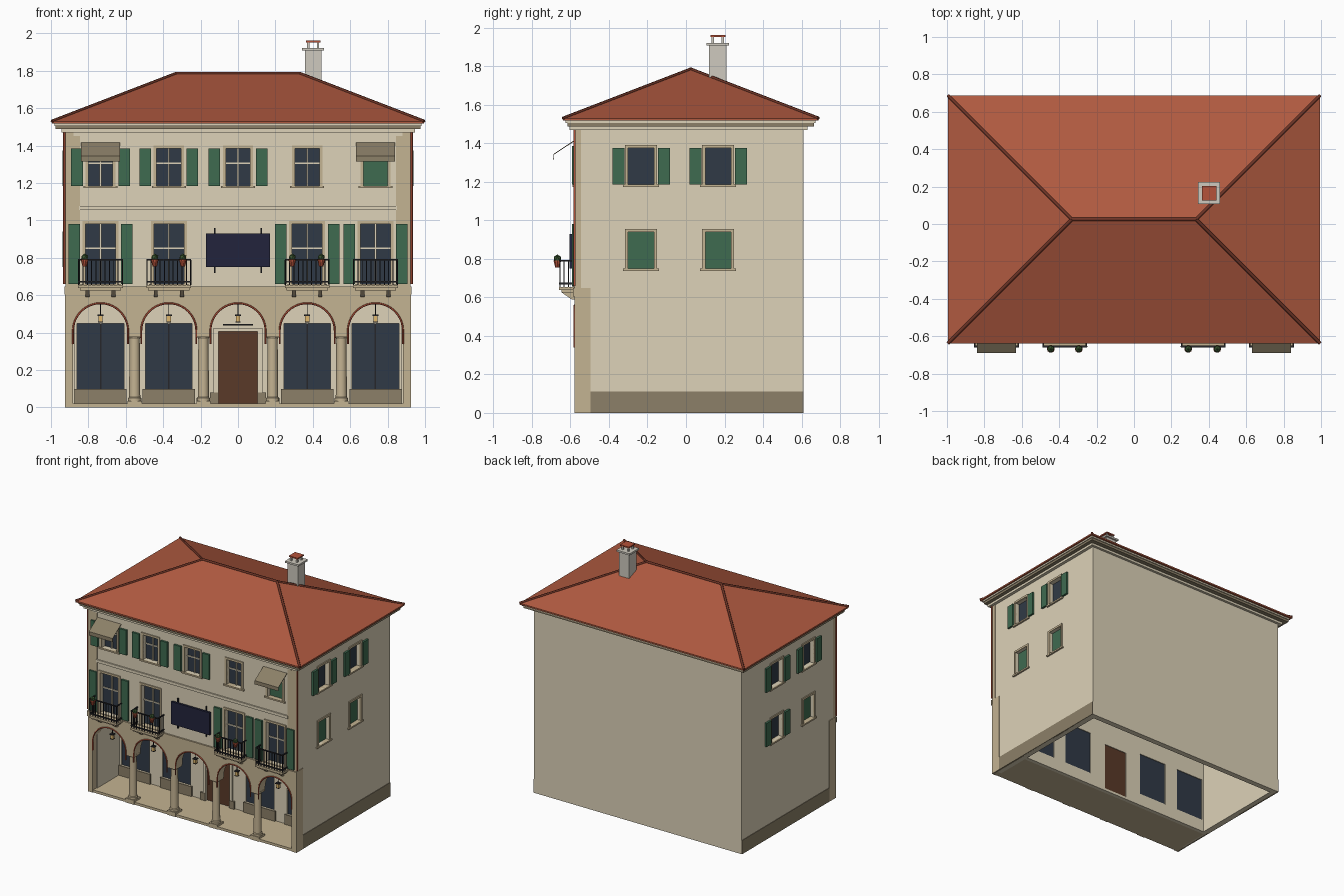
import bpy, bmesh, math
from mathutils import Vector, Matrix

if "Cube" in bpy.data.objects:
    bpy.data.objects.remove(bpy.data.objects["Cube"])

def mat(name, hexcol):
    c = [int(hexcol[i:i + 2], 16) / 255 for i in (0, 2, 4)]
    m = bpy.data.materials.new(name)
    m.diffuse_color = [((v + 0.055) / 1.055) ** 2.4 for v in c] + [1]
    m.use_nodes = True
    m.node_tree.nodes["Principled BSDF"].inputs["Base Color"].default_value = m.diffuse_color
    return m

CREAM, TAN, STONE = mat("cream", "DDD2B8"), mat("tan", "C4B392"), mat("stone", "8C8068")
ROOF, RIDGE, RED = mat("tile", "B05A40"), mat("ridge_tile", "6E3426"), mat("terracotta", "B5523A")
GREEN, GLASS, DOOR = mat("green", "3F6B50"), mat("glass", "303A46"), mat("wood", "5A3A28")
IRON, NAVY, LAMP = mat("iron", "26262A"), mat("navy", "22243C"), mat("lamp", "E0B870")
CHIM, LEAF = mat("chimney", "CFCABF"), mat("leaf", "3A5530")

def mesh(name, verts, faces, m):
    me = bpy.data.meshes.new(name)
    me.from_pydata(verts, [], faces)
    bm = bmesh.new()
    bm.from_mesh(me)
    bmesh.ops.recalc_face_normals(bm, faces=bm.faces)
    bm.to_mesh(me)
    bm.free()
    me.materials.append(m)
    ob = bpy.data.objects.new(name, me)
    bpy.context.collection.objects.link(ob)
    return ob

# Wall frames: (along wall, distance outward, height) -> world
def world(u, d, z): return (u, d, z)
def front(u, d, z): return (u, -0.575 - d, z)
def right(u, d, z): return (0.92 + d, u, z)
def left(u, d, z): return (-0.92 - d, u, z)
def back(u, d, z): return (u, 0.61 + d, z)
def shop(u, d, z): return (u, -0.25 - d, z)

def boxes(name, specs, m, F=world):
    verts, faces = [], []
    for a, b, c, d, e, f in specs:
        n = len(verts)
        verts += [F(u, v, w) for u in (a, b) for v in (c, d) for w in (e, f)]
        faces += [[n + i for i in q] for q in ((0, 1, 3, 2), (4, 6, 7, 5), (0, 4, 5, 1),
                                               (2, 3, 7, 6), (0, 2, 6, 4), (1, 5, 7, 3))]
    return mesh(name, verts, faces, m)

def solidify(ob, t):
    mod = ob.modifiers.new("thickness", 'SOLIDIFY')
    mod.thickness, mod.offset = t, 0

def wall(name, F, u0, u1, z0, z1, holes, t, m):
    us = sorted({u0, u1, *[h[0] for h in holes], *[h[1] for h in holes]})
    zs = sorted({z0, z1, *[h[2] for h in holes], *[h[3] for h in holes]})
    verts = [F(u, -t / 2, z) for u in us for z in zs]
    n, faces = len(zs), []
    for i in range(len(us) - 1):
        for j in range(n - 1):
            cu, cz = (us[i] + us[i + 1]) / 2, (zs[j] + zs[j + 1]) / 2
            if not any(h[0] < cu < h[1] and h[2] < cz < h[3] for h in holes):
                faces.append((i * n + j, (i + 1) * n + j, (i + 1) * n + j + 1, i * n + j + 1))
    used = sorted({v for f in faces for v in f})
    idx = {v: k for k, v in enumerate(used)}
    solidify(mesh(name, [verts[v] for v in used], [[idx[v] for v in f] for f in faces], m), t)

def tube(name, pts, r, m):
    cu = bpy.data.curves.new(name, 'CURVE')
    cu.dimensions, cu.bevel_depth, cu.bevel_resolution, cu.use_fill_caps = '3D', r, 1, True
    s = cu.splines.new('POLY')
    s.points.add(len(pts) - 1)
    for p, q in zip(s.points, pts):
        p.co = (*q, 1)
    tmp = bpy.data.objects.new(name, cu)
    me = bpy.data.meshes.new_from_object(tmp)
    bpy.data.objects.remove(tmp)
    me.materials.clear()
    me.materials.append(m)
    bpy.context.collection.objects.link(bpy.data.objects.new(name, me))

def lathe(name, prof, x, y, m, n=16):
    verts = [(x + r * math.cos(2 * math.pi * i / n), y + r * math.sin(2 * math.pi * i / n), z)
             for r, z in prof for i in range(n)]
    k = len(prof)
    faces = [(j * n + i, j * n + (i + 1) % n, (j + 1) * n + (i + 1) % n, (j + 1) * n + i)
             for j in range(k - 1) for i in range(n)]
    faces += [tuple(range(n)), tuple(range((k - 1) * n, k * n))]
    return mesh(name, verts, faces, m)

def window(F, u, z0, z1, hw, shut=0, closed=False, bars=True, sw=0.062, gap=0.03):
    s = 0.016
    boxes("window_surround", [(u - hw - s, u - hw, -0.01, 0.008, z0, z1 + s), (u + hw, u + hw + s, -0.01, 0.008, z0, z1 + s),
                              (u - hw, u + hw, -0.01, 0.008, z1, z1 + s)], TAN, F)
    boxes("window_sill", [(u - hw - 0.026, u + hw + 0.026, -0.03, 0.014, z0 - 0.012, z0)], TAN, F)
    if closed:
        boxes("closed_shutter", [(u - hw, u + hw, -0.035, -0.025, z0, z1)], GREEN, F)
        return
    boxes("window_glass", [(u - hw, u + hw, -0.04, -0.032, z0, z1)], GLASS, F)
    if bars:
        zm = z0 + (z1 - z0) * 0.6
        boxes("window_bars", [(u - 0.005, u + 0.005, -0.033, -0.022, z0, z1),
                              (u - hw, u + hw, -0.033, -0.024, zm - 0.004, zm + 0.004)], CREAM, F)
    if shut:
        boxes("shutters", [(u + k * (hw + gap), u + k * (hw + gap + sw), 0.001, 0.017, z0, z1)
                           for k in (-1, 1)], GREEN, F)

BAYS = [-0.735, -0.37, 0, 0.37, 0.735]
BALC = [x for x in BAYS if x]
SIDE = [-0.233, 0.167]

# Outer walls with window openings
wall("front_wall", front, -0.92, 0.92, 0.6, 1.49, [(x - 0.065, x + 0.065, 1.185, 1.385) for x in BAYS]
     + [(x - 0.08, x + 0.08, 0.66, 0.98) for x in BALC], 0.045, CREAM)
side_holes = [(y - 0.067, y + 0.067, a, b) for y in SIDE for a, b in ((1.185, 1.375), (0.75, 0.94))]
for F in (left, right):
    wall("side_wall", F, -0.53, 0.61, 0, 1.49, side_holes, 0.045, CREAM)
    boxes("side_plinth", [(-0.575, 0.61, -0.01, 0.004, 0, 0.11)], STONE, F)
wall("back_wall", back, -0.9, 0.9, 0, 1.49, [], 0.045, CREAM)

# Windows on all floors
for i, x in enumerate(BAYS):
    window(front, x, 1.185, 1.385, 0.065, shut=i < 3, closed=i == 4)
    if x:
        window(front, x, 0.66, 0.98, 0.08, shut=i != 1)
for F in (left, right):
    for y in SIDE:
        window(F, y, 1.185, 1.375, 0.067, shut=1, bars=False, gap=0.02)
        opened = F is left and y > 0
        window(F, y, 0.75, 0.94, 0.067, shut=1, closed=not opened, bars=False, gap=0.02)

# Arcade front: one profile with five arched notches
R, SPR = 0.147, 0.41
prof = [(0.925, 0), (0.925, 0.648), (-0.925, 0.648), (-0.925, 0)]
for x in BAYS:
    foot = 0.39
    prof.append((x - R, 0 if x == BAYS[0] else foot))
    prof += [(x - R * math.cos(math.pi * k / 20), SPR + R * math.sin(math.pi * k / 20)) for k in range(21)]
    prof.append((x + R, 0 if x == BAYS[-1] else foot))
solidify(mesh("arcade_front", [(u, -0.5375, z) for u, z in prof], [tuple(range(len(prof)))], TAN), 0.085)
boxes("arcade_string_course", [(-0.928, 0.928, 0, 0.012, 0.605, 0.648)], TAN, front)
for x in BAYS:
    arc = [(x - R * math.cos(math.pi * k / 20), -0.581, SPR + R * math.sin(math.pi * k / 20)) for k in range(21)]
    tube("arch_trim", [(x - R, -0.581, 0.34)] + arc + [(x + R, -0.581, 0.34)], 0.005, RED)

# Columns
for x in (-0.5525, -0.185, 0.185, 0.5525):
    col = lathe("column", [(0.036, 0.035), (0.036, 0.05), (0.03, 0.055), (0.027, 0.365), (0.034, 0.38)], x, -0.54, TAN)
    boxes("column_blocks", [(x - 0.038, x + 0.038, -0.58, -0.5, 0, 0.035),
                            (x - 0.037, x + 0.037, -0.58, -0.5, 0.378, 0.392)], TAN)

# Arcade floor, ceiling and recessed shop wall
boxes("arcade_floor", [(-0.9, 0.9, -0.575, -0.25, 0, 0.02)], TAN)
boxes("arcade_ceiling", [(-0.9, 0.9, -0.53, -0.25, 0.6, 0.615)], CREAM)
wall("shop_wall", shop, -0.89, 0.89, 0, 0.61, [(x - 0.125, x + 0.125, 0.1, 0.45) for x in BALC]
     + [(-0.105, 0.105, 0.02, 0.405)], 0.03, CREAM)
for x in BALC:
    boxes("shop_glass", [(x - 0.125, x + 0.125, -0.024, -0.01, 0.1, 0.45)], GLASS, shop)
    boxes("shop_mullion", [(x - 0.004, x + 0.004, -0.01, -0.004, 0.1, 0.45)], IRON, shop)
    boxes("shop_stall_riser", [(x - 0.14, x + 0.14, 0, 0.012, 0.02, 0.1)], STONE, shop)
boxes("shop_door", [(-0.105, 0.105, -0.024, -0.008, 0.02, 0.405)], DOOR, shop)
boxes("door_frame", [(-0.13, -0.105, -0.005, 0.01, 0.02, 0.425), (0.105, 0.13, -0.005, 0.01, 0.02, 0.425),
                     (-0.105, 0.105, -0.005, 0.01, 0.405, 0.425)], CREAM, shop)
boxes("door_dado", [(-0.15, -0.107, 0, 0.014, 0.02, 0.08), (0.107, 0.15, 0, 0.014, 0.02, 0.08)], STONE, shop)
boxes("door_canopy", [(-0.08, 0.08, 0, 0.05, 0.437, 0.446)], IRON, shop)

# Hanging lanterns
for x in BAYS:
    boxes("lantern_iron", [(x - 0.002, x + 0.002, -0.542, -0.538, 0.495, 0.56), (x - 0.016, x + 0.016, -0.556, -0.524, 0.49, 0.497),
                           (x - 0.013, x + 0.013, -0.553, -0.527, 0.455, 0.46)], IRON)
    boxes("lantern_glass", [(x - 0.011, x + 0.011, -0.551, -0.529, 0.46, 0.49)], LAMP)

# Balconies with iron railings and flower pots
for x in BALC:
    boxes("balcony_slab", [(x - 0.12, x + 0.12, 0, 0.085, 0.638, 0.655), (x - 0.11, x + 0.11, 0, 0.072, 0.625, 0.638)], TAN, front)
    for k in (-0.07, 0.07):
        tri = [(0, 0.59), (0.02, 0.59), (0.07, 0.625), (0, 0.625)]
        solidify(mesh("balcony_bracket", [front(x + k, d, z) for d, z in tri], [(0, 1, 2, 3)], TAN), 0.02)
    bars = [(x - 0.12, x + 0.12, 0.075, 0.084, z, z + 0.008) for z in (0.668, 0.786)]
    bars += [(x + k - 0.004, x + k + 0.004, 0, 0.084, z, z + 0.008) for k in (-0.116, 0.116) for z in (0.668, 0.786)]
    bars += [(x - 0.118 + i * 0.0236 - 0.0025, x - 0.1155 + i * 0.0236, 0.077, 0.082, 0.655, 0.788) for i in range(11)]
    bars += [(x + k - 0.0025, x + k + 0.0025, d, d + 0.005, 0.655, 0.788) for k in (-0.116, 0.116) for d in (0.01, 0.033, 0.056)]
    boxes("balcony_railing", bars, IRON, front)
for x in (-0.82, -0.445, -0.295, 0.29, 0.445):
    lathe("flower_pot", [(0.012, 0.755), (0.019, 0.785), (0.021, 0.785), (0.021, 0.792)], x, -0.668, RED, 10)
    bm = bmesh.new()
    bmesh.ops.create_icosphere(bm, subdivisions=1, radius=0.021, matrix=Matrix.Translation((x, -0.668, 0.802)))
    plant = mesh("pot_plant", [], [], LEAF)
    bm.to_mesh(plant.data)
    bm.free()

# Blank sign board and its brackets
boxes("sign_board", [(-0.17, 0.17, 0.012, 0.03, 0.75, 0.93)], NAVY, front)
boxes("sign_brackets", [(k - 0.004, k + 0.004, 0, 0.012, 0.72, 0.96) for k in (-0.125, 0.125)], IRON, front)

# Awnings over the outer upper windows
for x in (BAYS[0], BAYS[-1]):
    path = [(0.003, 1.415), (0.112, 1.343), (0.112, 1.315)]
    ob = mesh("awning", [front(x + k, d, z) for k in (-0.105, 0.105) for d, z in path], [(0, 1, 4, 3), (1, 2, 5, 4)], STONE)
    solidify(ob, 0.005)

# String courses, corner strips and downpipes
boxes("string_course", [(-0.85, 0.85, 0, 0.01, 1.055, 1.078), (-0.88, 0.88, 0, 0.008, 1.452, 1.47)], CREAM, front)
for s in (-1, 1):
    boxes("corner_strip", [(s * 0.845, s * 0.923, -0.03, 0.005, 0.648, 1.47)], TAN, front)
    tube("downpipe", [(s * 0.929, -0.578, 0.66), (s * 0.929, -0.578, 1.47)], 0.006, RED)

# Cornice
boxes("cornice_bed", [(-0.945, 0.945, -0.605, 0.63, 1.47, 1.488)], CREAM)
boxes("cornice_band", [(-0.975, 0.975, -0.615, 0.665, 1.488, 1.506)], STONE)
boxes("cornice_top", [(-0.982, 0.982, -0.625, 0.672, 1.506, 1.522)], CREAM)

# Hipped roof with ridge tiles
ev = [(-0.995, -0.638), (0.995, -0.638), (0.995, 0.688), (-0.995, 0.688)]
rv = [(-0.332, 0.025, 1.785), (0.332, 0.025, 1.785)]
mesh("hipped_roof", [(x, y, z) for z in (1.518, 1.53) for x, y in ev] + rv,
     [(3, 2, 1, 0), (0, 1, 5, 4), (1, 2, 6, 5), (2, 3, 7, 6), (3, 0, 4, 7),
      (4, 5, 9, 8), (5, 6, 9), (6, 7, 8, 9), (7, 4, 8)], ROOF)
tube("ridge_cap", rv, 0.01, RIDGE)
for (x, y), k in zip(ev, (0, 1, 1, 0)):
    tube("hip_cap", [(x, y, 1.53), rv[k]], 0.009, RIDGE)

# Chimney
boxes("chimney_stack", [(0.357, 0.447, 0.12, 0.21, 1.66, 1.91)], CHIM)
boxes("chimney_cap", [(0.343, 0.461, 0.106, 0.224, 1.908, 1.922)], CHIM)
boxes("chimney_posts", [(a, a + 0.012, b, b + 0.012, 1.922, 1.952) for a in (0.37, 0.422) for b in (0.133, 0.185)], CHIM)
boxes("chimney_cover", [(0.363, 0.441, 0.126, 0.204, 1.952, 1.962)], RED)

for ob in bpy.data.objects:
    if ob.name.startswith("column") and "blocks" not in ob.name:
        for p in ob.data.polygons:
            p.use_smooth = len(p.vertices) == 4 and abs(p.normal.z) < 0.3
